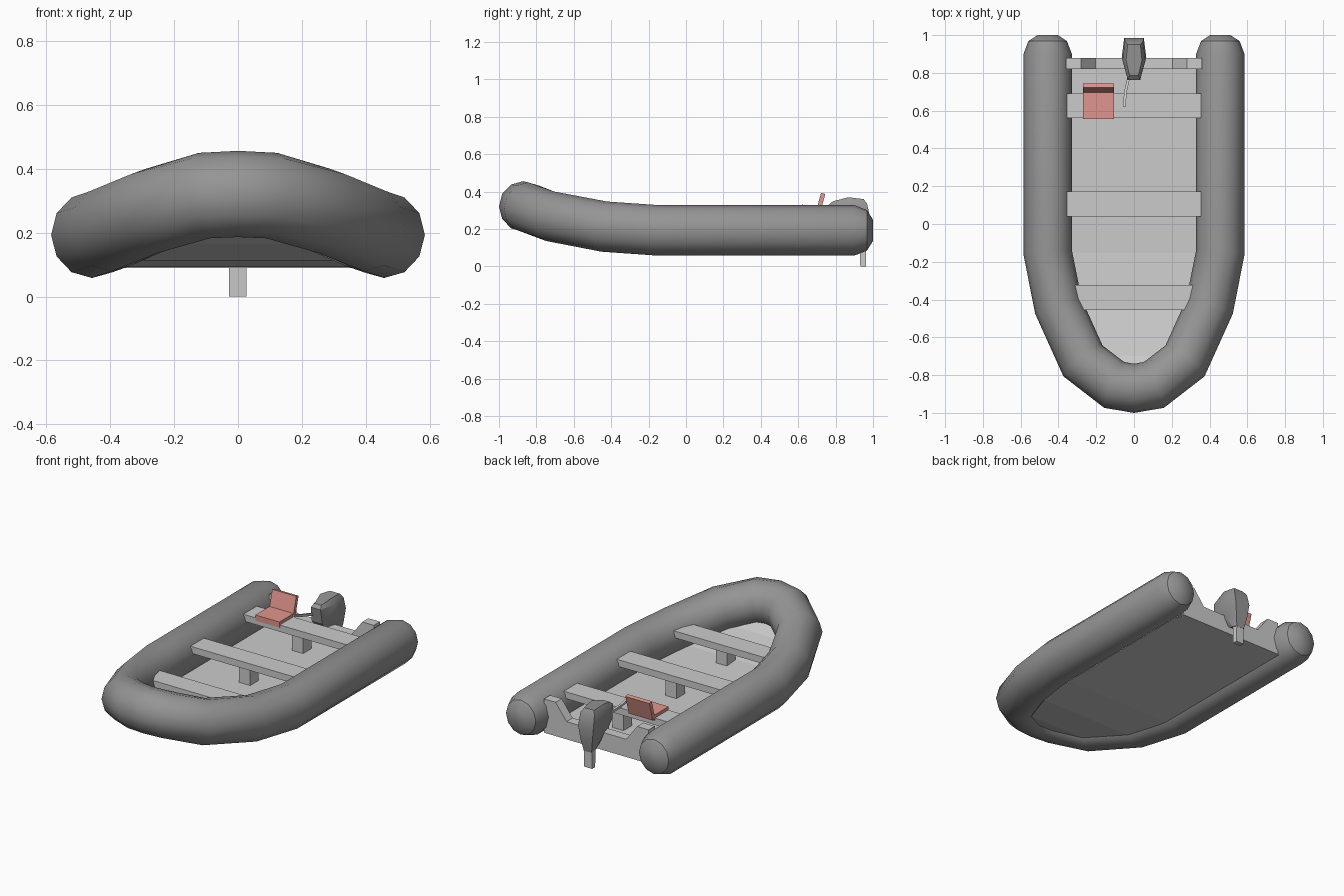
import bpy, bmesh, math
from mathutils import Vector

if "Cube" in bpy.data.objects:
    bpy.data.objects.remove(bpy.data.objects["Cube"])


def material(name, rgb):
    m = bpy.data.materials.new(name)
    m.diffuse_color = (*rgb, 1)
    m.use_nodes = True
    m.node_tree.nodes["Principled BSDF"].inputs["Base Color"].default_value = m.diffuse_color
    return m


DARK = material("dark_rubber", (0.3, 0.3, 0.3))
RED = material("seat_red", (0.75, 0.3, 0.27))


def finish(name, bm, mat=None, smooth=None):
    bmesh.ops.recalc_face_normals(bm, faces=bm.faces)
    me = bpy.data.meshes.new(name)
    bm.to_mesh(me)
    bm.free()
    ob = bpy.data.objects.new(name, me)
    bpy.context.collection.objects.link(ob)
    if mat:
        me.materials.append(mat)
    if smooth:
        bpy.ops.object.select_all(action='DESELECT')
        ob.select_set(True)
        bpy.context.view_layer.objects.active = ob
        bpy.ops.object.shade_smooth_by_angle(angle=math.radians(smooth))
    return ob


def loft(name, rings, mat=None, smooth=None):
    """Skin a list of equal-length closed rings and cap both ends."""
    bm = bmesh.new()
    vs = [[bm.verts.new(p) for p in r] for r in rings]
    n = len(vs[0])
    for a, b in zip(vs, vs[1:]):
        for i in range(n):
            j = (i + 1) % n
            bm.faces.new((a[i], a[j], b[j], b[i]))
    bm.faces.new(vs[0])
    bm.faces.new(vs[-1])
    return finish(name, bm, mat, smooth)


def box(name, x, y, z, mat=None):
    rings = [[(x[0], y[0], h), (x[1], y[0], h), (x[1], y[1], h), (x[0], y[1], h)] for h in z]
    return loft(name, rings, mat)


def prism_x(name, yz, x, mat=None):
    return loft(name, [[(v, y, z) for y, z in yz] for v in x], mat)


# Inflated tube: centre line with ring scale, right stern to bow, then mirrored
half = [(.457, 1.0, .193, .42), (.457, .968, .193, .8), (.457, .9, .193, 1),
        (.457, -.15, .193, 1), (.4, -.437, .213, 1), (.27, -.725, .268, 1),
        (.105, -.852, .316, 1)]
path = half + [(0, -.87, .321, 1)] + [(-x, y, z, s) for x, y, z, s in reversed(half)]
pts = [Vector(p[:3]) for p in path]
rings = []
for i, p in enumerate(pts):
    d1 = (p - pts[max(i - 1, 0)]).normalized()
    d2 = (pts[min(i + 1, len(pts) - 1)] - p).normalized()
    t = (d1 + d2).normalized()
    side = Vector((t.y, -t.x, 0)).normalized()
    up = side.cross(t).normalized()
    miter = 1 / max(t.dot(d2), t.dot(d1), .8)
    s = path[i][3]
    rings.append([p + side * (.128 * s * miter * math.cos(a)) + up * (.135 * s * math.sin(a))
                  for a in (k * math.pi / 6 for k in range(12))])
loft("inflated_tube", rings, DARK, 35)

# Floor, sweeping up at the bow
stations = [(.87, .37, .093), (-.15, .37, .093), (-.435, .34, .113),
            (-.7, .23, .165), (-.83, .1, .215)]
loft("floor", [[(-w, y, z), (w, y, z), (w, y, z + .035), (-w, y, z + .035)]
               for y, w, z in stations])

# Transom with a cut-down middle
prof = [(-.36, .09), (.36, .09), (.36, .3), (.28, .3), (.205, .2),
        (-.205, .2), (-.28, .3), (-.36, .3)]
loft("transom", [[(x, y, z) for x, z in prof] for y in (.82, .88)])

# Benches, each on a central post
for name, y, w in (("stern", .56, .355), ("middle", .04, .355), ("bow", -.455, .312)):
    box(name + "_bench", (-w, w), (y, y + .132), (.235, .277))
    box(name + "_bench_post", (-.038, .038), (y + .025, y + .108), (.12, .237))

# Helm seat: cushion and raked backrest
box("seat_cushion", (-.27, -.105), (.556, .695), (.262, .297), RED)
prism_x("seat_backrest", [(.688, .27), (.712, .27), (.745, .388), (.722, .393)],
        (-.27, -.105), RED)

# Outboard motor cowl: stacked plan outlines (y front, y back, z front, z back, half width)
levels = [(.9, .965, .12, .1, .033), (.81, .978, .19, .17, .05), (.775, .985, .24, .26, .065),
          (.763, .968, .33, .335, .06), (.785, .95, .348, .36, .042)]
rings = []
for yf, yb, zf, zb, w in levels:
    ym, zm = yf + .5 * (yb - yf), (zf + zb) / 2 + (.016 if zf > .34 else 0)
    rings.append([(-.55 * w, yf, zf), (.55 * w, yf, zf), (w, ym, zm),
                  (.8 * w, yb, zb), (-.8 * w, yb, zb), (-w, ym, zm)])
loft("motor_cowl", rings, DARK, 25)

# Motor leg, clamp and tiller
prism_x("motor_leg", [(.932, 0), (.962, 0), (.965, .16), (.925, .16)], (-.028, .026))
box("motor_clamp", (-.035, .035), (.805, .9), (.17, .23))
tiller = [(-.025, .79, .28), (-.045, .7, .3), (-.052, .62, .325)]
loft("tiller", [[(x + dx, y, z + dz) for dx, dz in
                 ((-.007, -.007), (.007, -.007), (.007, .007), (-.007, .007))]
                for x, y, z in tiller])
